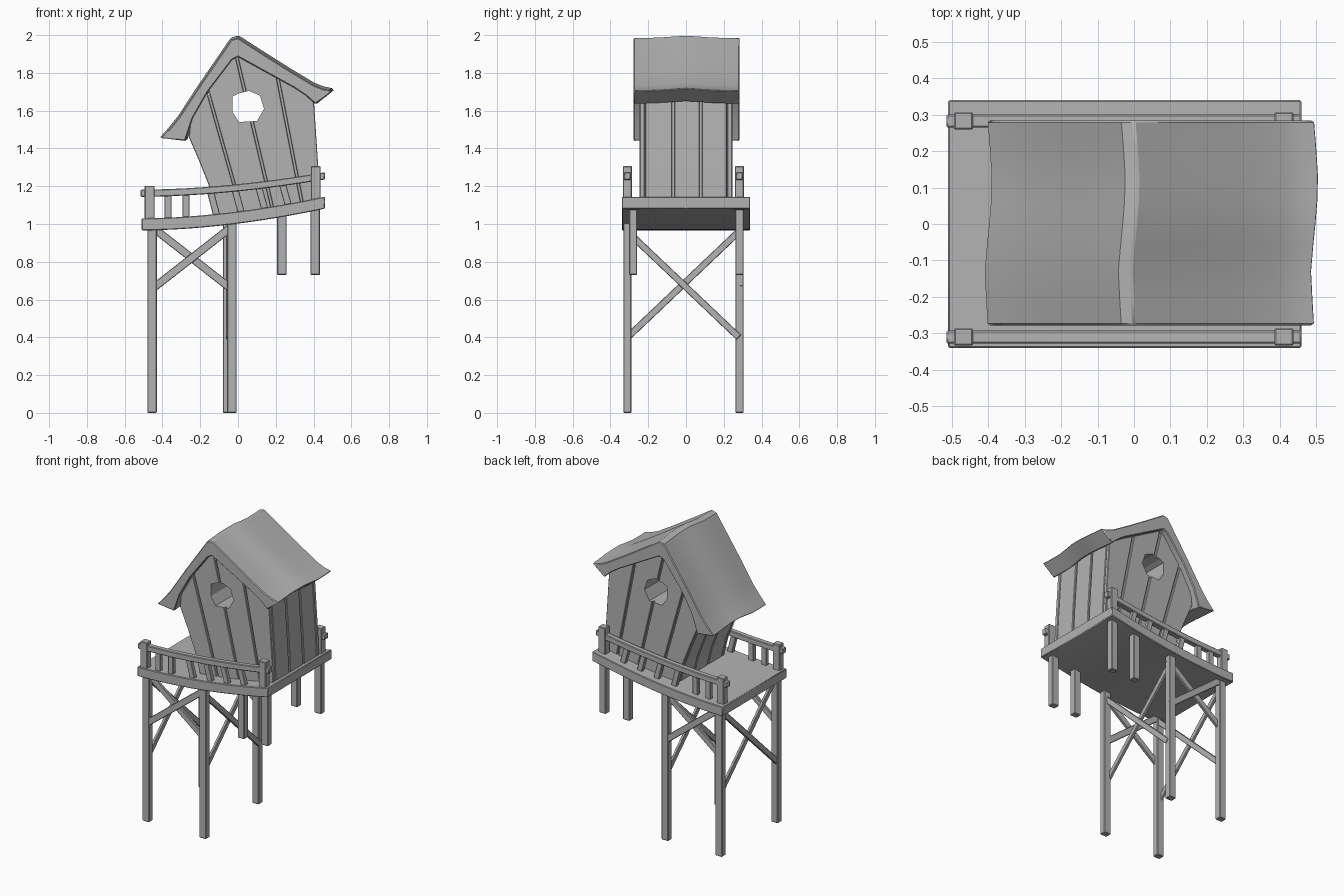
import bpy, bmesh, math
from mathutils import Vector

cube = bpy.data.objects.get("Cube")
if cube:
    bpy.data.objects.remove(cube, do_unlink=True)

GREY = (0.45, 0.45, 0.45, 1)
wood = bpy.data.materials.new("weathered_grey_wood")
wood.use_nodes = True
wood.diffuse_color = GREY
wood.node_tree.nodes["Principled BSDF"].inputs["Base Color"].default_value = GREY


def finish(name, bm, bevel):
    bmesh.ops.recalc_face_normals(bm, faces=bm.faces)
    mesh = bpy.data.meshes.new(name)
    bm.to_mesh(mesh)
    bm.free()
    mesh.materials.append(wood)
    ob = bpy.data.objects.new(name, mesh)
    bpy.context.collection.objects.link(ob)
    if bevel:
        mod = ob.modifiers.new("soft_edges", "BEVEL")
        mod.width = bevel
        mod.segments = 1
        mod.limit_method = "ANGLE"
        mod.angle_limit = math.radians(40)
    return ob


def prism(name, outline, rows, bevel=0.004):
    """Sweep an xz outline along y; each row is (y, x shift, z shift)."""
    bm = bmesh.new()
    rings = [[bm.verts.new((x + dx, y, z + dz)) for x, z in outline] for y, dx, dz in rows]
    n = len(outline)
    for a, b in zip(rings, rings[1:]):
        for i in range(n):
            j = (i + 1) % n
            bm.faces.new((a[i], a[j], b[j], b[i]))
    bm.faces.new(rings[0])
    bm.faces.new(rings[-1])
    return finish(name, bm, bevel)


def slab(name, outline, y0, y1, bevel=0.004):
    return prism(name, outline, [(y0, 0, 0), (y1, 0, 0)], bevel)


def box(name, x, y, z0, z1, wx, wy):
    h = wx / 2
    return slab(name, [(x - h, z0), (x + h, z0), (x + h, z1), (x - h, z1)], y - wy / 2, y + wy / 2)


def beam(name, a, b, width, depth):
    """Square brace from a to b."""
    a, b = Vector(a), Vector(b)
    bm = bmesh.new()
    bmesh.ops.create_cube(bm, size=1)
    bmesh.ops.scale(bm, vec=(depth, width, (b - a).length), verts=bm.verts)
    ob = finish(name, bm, 0.003)
    d = (b - a).normalized()
    side = Vector((0, 1, 0)) if abs(d.y) < 0.01 else Vector((1, 0, 0))
    other = d.cross(side)
    for v in ob.data.vertices:
        v.co = (a + b) / 2 + side * v.co.x + other * v.co.y + d * v.co.z
    return ob


def smooth(ob):
    bpy.ops.object.select_all(action="DESELECT")
    ob.select_set(True)
    bpy.context.view_layer.objects.active = ob
    bpy.ops.object.shade_smooth_by_angle(angle=math.radians(30))


def sag(x):
    """Upward sweep shared by deck and rails, 0 to 1."""
    return max(0, (x + 0.51) / 0.97) ** 1.8


def deck_top(x):
    return 1.03 + 0.115 * sag(x)


def rail_mid(x):
    return 1.163 + 0.092 * sag(x)


def curved_board(name, x0, x1, mid, half, y0, y1):
    xs = [x0 + (x1 - x0) * i / 12 for i in range(13)]
    outline = [(x, mid(x) - half) for x in xs] + [(x, mid(x) + half) for x in reversed(xs)]
    ob = slab(name, outline, y0, y1)
    smooth(ob)


# Deck
curved_board("deck", -0.51, 0.46, lambda x: deck_top(x) - 0.032, 0.032, -0.34, 0.34)

# Legs, braces and railings, front then back
for side, y, short_y, mid_x in (("front", -0.31, -0.28, -0.032), ("back", 0.283, 0.283, -0.055)):
    box(side + "_outer_leg", -0.455, y, 0, 1.0, 0.05, 0.043)
    box(side + "_middle_leg", mid_x, y, 0, 1.02, 0.05, 0.043)
    for x in (0.232, 0.408):
        box(side + "_short_leg", x, short_y, 0.73, deck_top(x) - 0.03, 0.05, 0.043)
    beam(side + "_brace_rising", (-0.45, y - 0.01, 0.66), (-0.04, y - 0.01, 0.98), 0.042, 0.018)
    beam(side + "_brace_falling", (-0.45, y + 0.01, 0.98), (-0.04, y + 0.01, 0.66), 0.042, 0.018)

    for x in (-0.468, 0.412):
        z = deck_top(x)
        box(side + "_rail_post", x, y, z - 0.02, z + 0.172, 0.052, 0.048)
    curved_board(side + "_rail", -0.515, 0.46, rail_mid, 0.019, y - 0.018, y + 0.018)
    for x in (-0.37, -0.275, -0.13, 0.0, 0.125, 0.25):
        lean = 0.018 if x > -0.2 else 0
        z0, z1 = deck_top(x) - 0.01, rail_mid(x)
        slab(side + "_baluster", [(x - 0.019 + lean, z0), (x + 0.019 + lean, z0),
                                  (x + 0.019 - lean, z1), (x - 0.019 - lean, z1)], y - 0.014, y + 0.014, 0.003)

# Cross braces between front and back legs
for x in (-0.455, -0.045):
    beam("cross_brace_a", (x - 0.01, -0.31, 0.40), (x - 0.01, 0.28, 0.96), 0.036, 0.018)
    beam("cross_brace_b", (x + 0.01, 0.28, 0.40), (x + 0.01, -0.31, 0.96), 0.036, 0.018)

# Round window cutter
hole = [(0, 1.69), (0.058, 1.705), (0.116, 1.68), (0.138, 1.61),
        (0.1, 1.545), (0.005, 1.54), (-0.03, 1.595), (-0.03, 1.675)]
cutter = slab("window_cutter", hole, -0.4, 0.4, 0)
cutter.hide_render = True
cutter.hide_viewport = True


def cut_window(ob):
    mod = ob.modifiers.new("window", "BOOLEAN")
    mod.operation = "DIFFERENCE"
    mod.solver = "EXACT"
    mod.object = cutter


# House core behind the planks
left_wall = [(-0.105, 1.02), (-0.12, 1.08), (-0.145, 1.18), (-0.20, 1.32), (-0.26, 1.46), (-0.25, 1.57)]
right_wall = [(0.435, 1.09), (0.425, 1.3), (0.40, 1.68)]
inset = 0.016
core = ([(x + inset, z) for x, z in left_wall] + [(0, 1.91)]
        + [(x - inset, z) for x, z in reversed(right_wall)])
cut_window(slab("house_core", core, -0.229, 0.229, 0))

# Gable planks, split by leaning gaps (bottom point, top point)
gaps = [((0.03, 1.03), (-0.165, 1.72)), ((0.19, 1.05), (-0.012, 1.905)), ((0.345, 1.08), (0.205, 1.80))]
g = 0.006
for side, y0, y1 in (("front", -0.245, -0.22), ("back", 0.22, 0.245)):
    for i in range(4):
        left = list(left_wall) if i == 0 else [(x + g, z) for x, z in gaps[i - 1]]
        right = list(right_wall) if i == 3 else [(x - g, z) for x, z in gaps[i]]
        plank = slab(side + "_gable_plank", left + right[::-1], y0, y1, 0.003)
        if i in (1, 2):
            cut_window(plank)

# Side wall planks
for y0, y1 in ((-0.216, -0.074), (-0.062, 0.072), (0.084, 0.216)):
    for name, wall, d in (("left_wall_plank", right_wall, -0.025), ("right_wall_plank", left_wall, 0.025)):
        slab(name, wall + [(x + d, z) for x, z in reversed(wall)], y0, y1, 0.003)

# Wavy roof
roof_outline = [(-0.405, 1.455), (-0.36, 1.505), (-0.31, 1.567), (-0.2, 1.735), (-0.035, 1.975), (0, 1.985),
                (0.14, 1.895), (0.275, 1.81), (0.40, 1.735), (0.45, 1.715), (0.498, 1.705),
                (0.41, 1.635), (0.36, 1.68), (0.30, 1.72), (0, 1.885), (-0.03, 1.87),
                (-0.16, 1.70), (-0.24, 1.56), (-0.28, 1.44)]
waves = [(-0.278, 0, 0), (-0.21, -0.004, 0.001), (-0.13, -0.008, 0.004), (-0.06, -0.002, 0.009), (0, 0.004, 0.013),
         (0.06, 0.009, 0.009), (0.13, 0.011, 0.004), (0.21, 0.006, 0.001), (0.284, 0, 0)]
roof = prism("roof", roof_outline, waves, 0.005)
smooth(roof)
